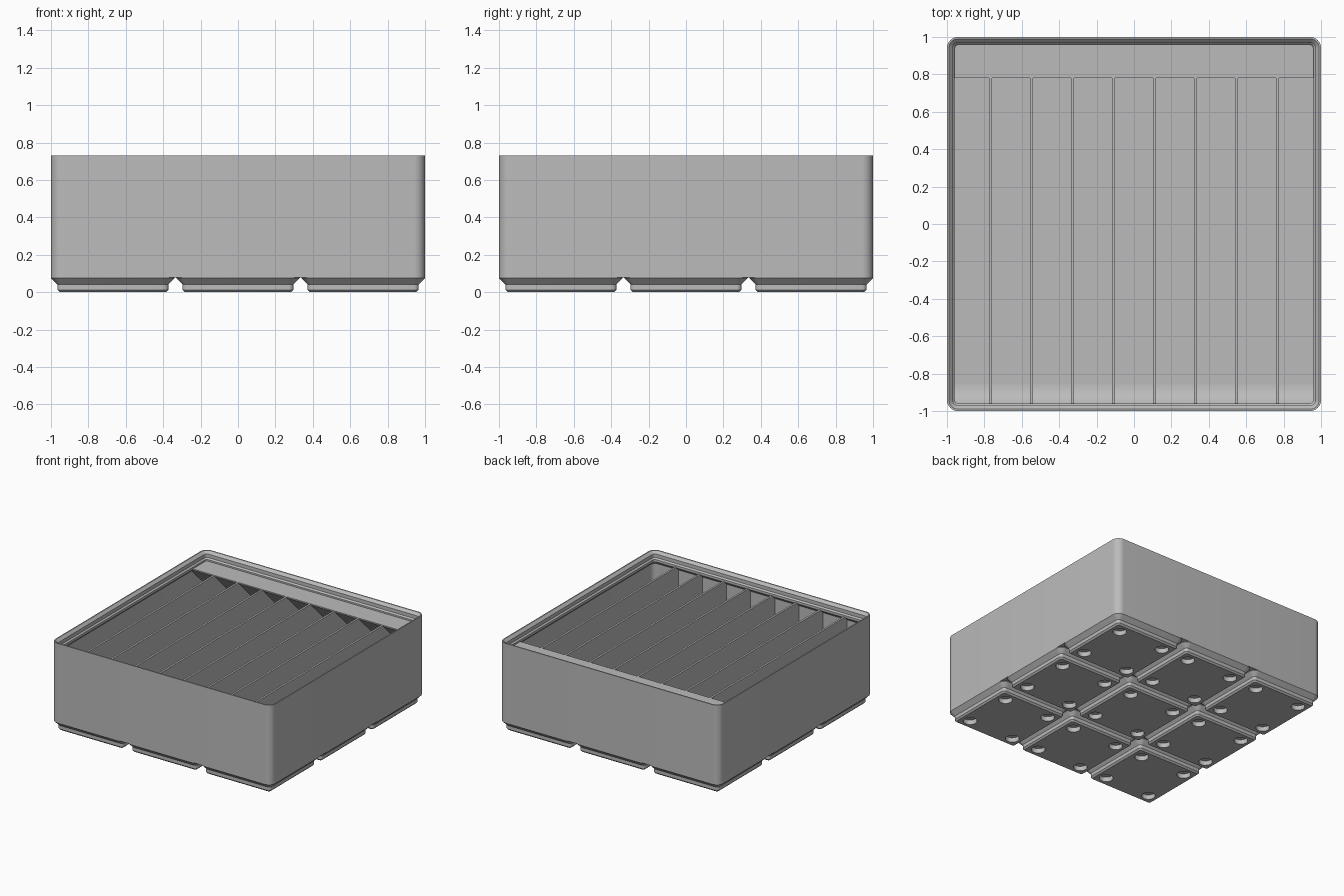
import bpy, bmesh, math
from mathutils import Matrix, Vector

if "Cube" in bpy.data.objects:
    bpy.data.objects.remove(bpy.data.objects["Cube"], do_unlink=True)

HALF = 62.75           # half width in millimetres
U = 1 / HALF           # millimetres to scene units
FLOOR = 5.7
WALL = 0.95
SHELF = 41.2           # top of the dividers and label shelf

grey = bpy.data.materials.new("plain grey")
grey.diffuse_color = (0.5, 0.5, 0.5, 1)
grey.use_nodes = True
grey.node_tree.nodes["Principled BSDF"].inputs["Base Color"].default_value = (0.5, 0.5, 0.5, 1)


def finish(name, bm):
    bmesh.ops.recalc_face_normals(bm, faces=bm.faces)
    bmesh.ops.scale(bm, vec=(U, U, U), verts=bm.verts)
    mesh = bpy.data.meshes.new(name)
    bm.to_mesh(mesh)
    bm.free()
    mesh.materials.append(grey)
    obj = bpy.data.objects.new(name, mesh)
    bpy.context.collection.objects.link(obj)
    return obj


def smooth(obj):
    bpy.ops.object.select_all(action="DESELECT")
    obj.select_set(True)
    bpy.context.view_layer.objects.active = obj
    bpy.ops.object.shade_smooth_by_angle(angle=math.radians(30))


def rounded_square(half, radius, steps=8):
    points = []
    for corner in range(4):
        middle = math.radians(45 + 90 * corner)
        cx = math.copysign(half - radius, math.cos(middle))
        cy = math.copysign(half - radius, math.sin(middle))
        for i in range(steps + 1):
            a = math.radians(90 * (corner + i / steps))
            points.append((cx + radius * math.cos(a), cy + radius * math.sin(a)))
    return points


def loft(bm, half, profile, cx=0, cy=0):
    """Stack rounded squares along (inset, z) steps and cap both ends."""
    rings = []
    for inset, z in profile:
        outline = rounded_square(half - inset, 3.75 - inset)
        rings.append([bm.verts.new((cx + x, cy + y, z)) for x, y in outline])
    for low, high in zip(rings, rings[1:]):
        for i in range(len(low)):
            j = (i + 1) % len(low)
            bm.faces.new((low[i], low[j], high[j], high[i]))
    bm.faces.new(rings[0])
    bm.faces.new(rings[-1])


def prism(bm, profile, x0, x1):
    """Extrude a (y, z) outline along x."""
    face = bm.faces.new([bm.verts.new((x0, y, z)) for y, z in profile])
    new = bmesh.ops.extrude_face_region(bm, geom=[face])["geom"]
    verts = [v for v in new if isinstance(v, bmesh.types.BMVert)]
    bmesh.ops.translate(bm, vec=(x1 - x0, 0, 0), verts=verts)


# Hollow body with a stepped stacking lip
bm = bmesh.new()
loft(bm, HALF, [(0, 5), (0, 45.8), (0.6, 45.8), (1.9, 44.5), (1.9, 42.7),
                (2.6, 42), (2.6, 40.8), (WALL, 39.15), (WALL, FLOOR)])
smooth(finish("bin_body", bm))

# Nine stepped feet with round magnet pockets
bm = bmesh.new()
pockets = bmesh.new()
for cx in (-42, 0, 42):
    for cy in (-42, 0, 42):
        loft(bm, 20.75, [(2.95, 0), (2.15, 0.8), (2.15, 2.6), (0, 4.75), (0, 5)], cx, cy)
        for sx in (-13, 13):
            for sy in (-13, 13):
                bmesh.ops.create_cone(pockets, cap_ends=True, segments=32,
                                      radius1=3.25, radius2=3.25, depth=4.8,
                                      matrix=Matrix.Translation((cx + sx, cy + sy, 0)))
feet = finish("feet", bm)
cutter = finish("pocket_cutter", pockets)
cutter.hide_render = True
cut = feet.modifiers.new("pockets", "BOOLEAN")
cut.operation = "DIFFERENCE"
cut.solver = "EXACT"
cut.object = cutter
smooth(feet)
bpy.ops.object.modifier_apply(modifier=cut.name)
bpy.data.objects.remove(cutter, do_unlink=True)
smooth(feet)

# Eight thin dividers making nine equal slots
inner = HALF - WALL
bm = bmesh.new()
for i in range(1, 9):
    x = -inner + 2 * inner * i / 9
    prism(bm, [(-62, 5.4), (62, 5.4), (62, SHELF - 0.05), (-62, SHELF - 0.05)], x - 0.5, x + 0.5)
finish("dividers", bm)

# Label shelf along the back with a sloping underside
bm = bmesh.new()
prism(bm, [(49, SHELF), (61.6, SHELF), (61.6, SHELF - 13.2), (49, SHELF - 0.6)], -61.6, 61.6)
finish("label_shelf", bm)

# Curved scoop along the front of the floor
bm = bmesh.new()
radius = 8
arc = []
for i in range(9):
    a = math.radians(206 + 64 * i / 8)
    arc.append((-inner + radius + radius * math.cos(a), FLOOR + radius + radius * math.sin(a)))
prism(bm, arc + [(-inner + radius, 5.3), (arc[0][0], 5.3)], -62, 62)
smooth(finish("front_scoop", bm))
